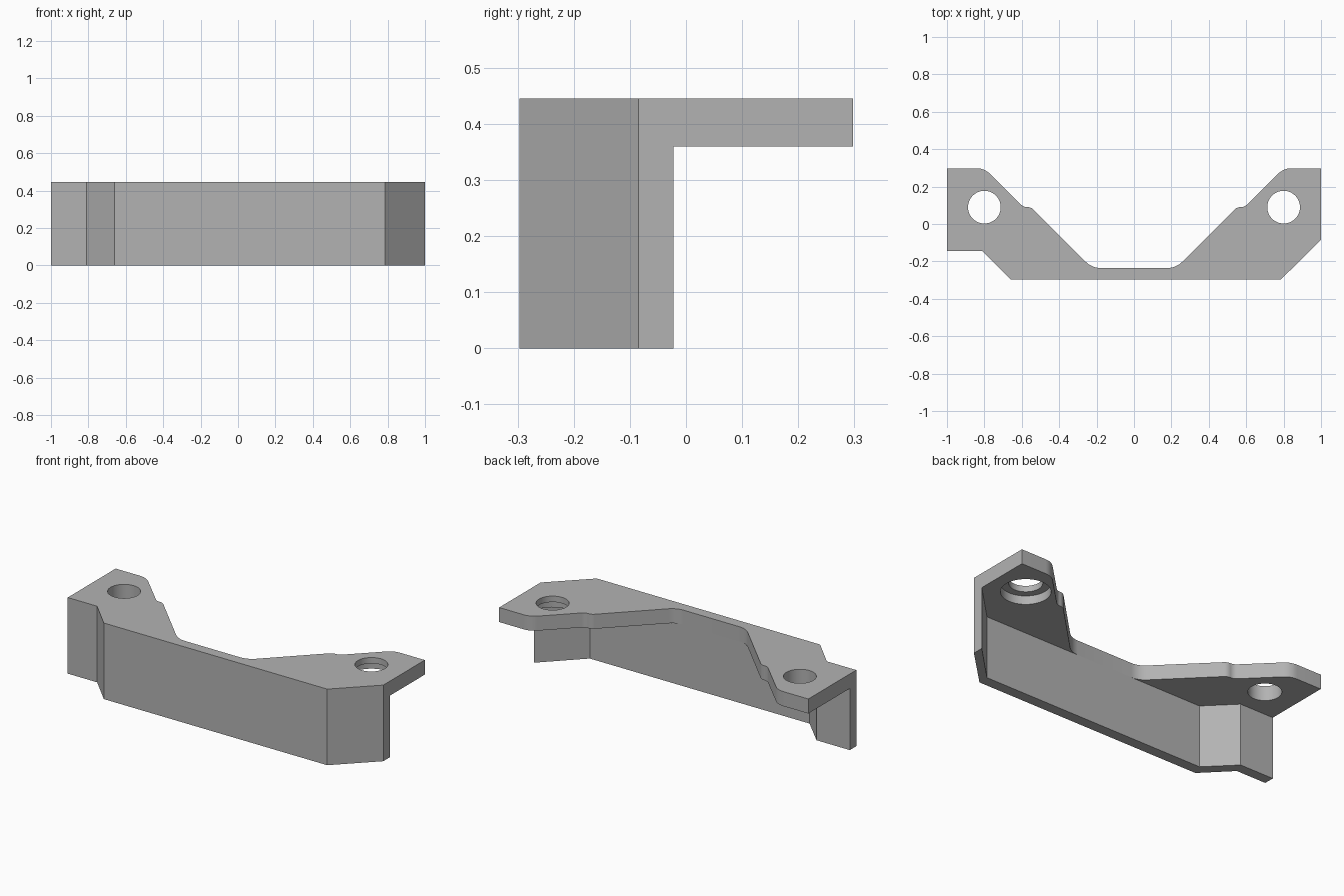
import bpy, bmesh, math
from mathutils import Vector

if "Cube" in bpy.data.objects:
    bpy.data.objects.remove(bpy.data.objects["Cube"])

HEIGHT, SHELF_Z, STEP_Z = 0.445, 0.36, 0.41
HOLE_X, HOLE_Y = 0.8, 0.09

grey = bpy.data.materials.new("plain_grey")
grey.use_nodes = True
colour = (0.45, 0.45, 0.45, 1)
grey.diffuse_color = colour
grey.node_tree.nodes["Principled BSDF"].inputs["Base Color"].default_value = colour


def rounded(corners, steps=6):
    """Round each (x, y, radius) corner of a closed outline."""
    out = []
    for i, (x, y, r) in enumerate(corners):
        p = Vector((x, y))
        if r == 0:
            out.append(p)
            continue
        a = (Vector(corners[i - 1][:2]) - p).normalized()
        b = (Vector(corners[(i + 1) % len(corners)][:2]) - p).normalized()
        half = a.angle(b) / 2
        centre = p + (a + b).normalized() * r / math.sin(half)
        start = p + a * r / math.tan(half) - centre
        end = p + b * r / math.tan(half) - centre
        for k in range(steps + 1):
            t = k / steps
            out.append(centre + (start.lerp(end, t)).normalized() * r)
    return out


def prism(name, outline, z0, z1):
    bm = bmesh.new()
    face = bm.faces.new([bm.verts.new((p[0], p[1], z0)) for p in outline])
    top = bmesh.ops.extrude_face_region(bm, geom=[face])["geom"]
    bmesh.ops.translate(bm, vec=(0, 0, z1 - z0),
                        verts=[v for v in top if isinstance(v, bmesh.types.BMVert)])
    bmesh.ops.recalc_face_normals(bm, faces=bm.faces)
    mesh = bpy.data.meshes.new(name)
    bm.to_mesh(mesh)
    bm.free()
    mesh.materials.append(grey)
    obj = bpy.data.objects.new(name, mesh)
    bpy.context.collection.objects.link(obj)
    return obj


def circle(x, y, r, n=48):
    return [(x + r * math.cos(math.tau * k / n), y + r * math.sin(math.tau * k / n))
            for k in range(n)]


def combine(target, other, operation):
    mod = target.modifiers.new(other.name, 'BOOLEAN')
    mod.operation, mod.solver, mod.object = operation, 'EXACT', other
    bpy.context.view_layer.objects.active = target
    bpy.ops.object.modifier_apply(modifier=mod.name)
    bpy.data.objects.remove(other)


# Front edge shared by shelf and wall: stepped right end, chamfered left end
front = [(-1, -0.145, 0), (-0.81, -0.145, 0), (-0.66, -0.297, 0),
         (0.785, -0.297, 0), (1, -0.085, 0)]

# Shelf: mirrored rear edge with a small shoulder and softened corners
rear = [(1, 0.298, 0), (0.8, 0.298, 0.1), (0.59, 0.09, 0.045),
        (0.55, 0.09, 0.045), (0.225, -0.235, 0.11)]
rear += [(-x, y, r) for x, y, r in reversed(rear)]
bracket = prism("mounting_bracket", rounded(front + rear), SHELF_Z, HEIGHT)

# Wall hanging below the shelf along the front edge
inner = [(1, -0.022, 0), (0.787, -0.235, 0), (-0.635, -0.235, 0),
         (-0.785, -0.085, 0), (-1, -0.085, 0)]
combine(bracket, prism("front_wall", rounded(front + inner), 0, SHELF_Z), 'UNION')

# Bolt holes, the left one widened from underneath
for side in (-1, 1):
    hole = prism("bolt_hole", circle(side * HOLE_X, HOLE_Y, 0.0875), 0.3, 0.5)
    combine(bracket, hole, 'DIFFERENCE')
recess = prism("bolt_recess", circle(HOLE_X, HOLE_Y, 0.13), 0.3, STEP_Z)
combine(bracket, recess, 'DIFFERENCE')

# Merge coplanar faces and keep the hard edges crisp
bm = bmesh.new()
bm.from_mesh(bracket.data)
bmesh.ops.remove_doubles(bm, verts=bm.verts, dist=0.0001)
bmesh.ops.dissolve_limit(bm, angle_limit=math.radians(0.5), verts=bm.verts, edges=bm.edges)
bm.to_mesh(bracket.data)
bm.free()
bpy.ops.object.select_all(action='DESELECT')
bracket.select_set(True)
bpy.context.view_layer.objects.active = bracket
bpy.ops.object.shade_smooth_by_angle(angle=math.radians(30))
